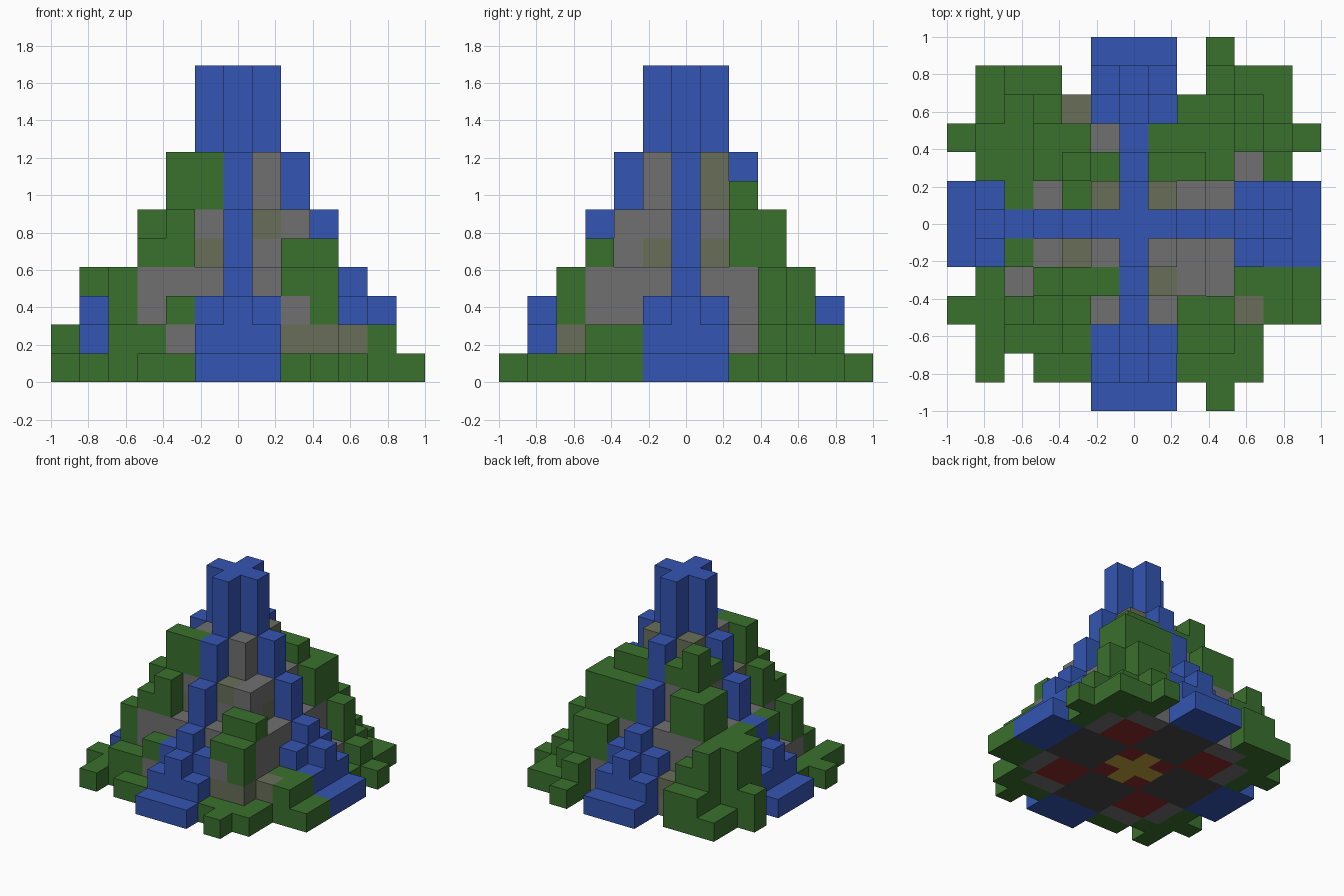
import bpy
import bmesh

if "Cube" in bpy.data.objects:
    bpy.data.objects.remove(bpy.data.objects["Cube"], do_unlink=True)

UNIT = 2 / 13  # edge length of one block


def linear(c):
    return c / 12.92 if c <= 0.04045 else ((c + 0.055) / 1.055) ** 2.4


def material(name, red, green, blue):
    mat = bpy.data.materials.new(name)
    colour = [linear(c / 255) for c in (red, green, blue)] + [1]
    mat.diffuse_color = colour
    mat.use_nodes = True
    mat.node_tree.nodes["Principled BSDF"].inputs["Base Color"].default_value = colour
    return mat


PARTS = {
    "stone_tiers": material("grey stone", 112, 112, 112),
    "mossy_stones": material("mossy stone", 104, 110, 88),
    "stairways_and_tower": material("blue", 52, 85, 178),
    "foliage": material("leaf green", 58, 112, 45),
    "floor_red": material("red", 138, 42, 42),
    "floor_centre": material("yellow", 192, 164, 58),
    "floor_dark": material("dark stone", 72, 72, 72),
}
blocks = {}  # (x, y, level) -> part name


def column(x, y, top, part, bottom=0):
    for level in range(bottom, top):
        blocks[x, y, level] = part


# Stepped stone pyramid, with the lowest tier's corners left out
TIER = [11, 8, 6, 4, 2]
for x in range(-4, 5):
    for y in range(-4, 5):
        if abs(x) + abs(y) < 8:
            column(x, y, TIER[max(abs(x), abs(y))], "stone_tiers")

# Floor pattern on the underside
for x in range(-4, 5):
    for y in range(-4, 5):
        near, far = sorted((abs(x), abs(y)))
        if near + far <= 1:
            blocks[x, y, 0] = "floor_centre"
        elif near <= 1 and far >= 2:
            blocks[x, y, 0] = "floor_dark"
        elif far <= 3:
            blocks[x, y, 0] = "floor_red"

# Cross-shaped tower and four stairways
CENTRE = [11, 11, 8, 6, 4, 3, 1]
SIDE = {4: 3, 5: 2, 6: 1}
for dx, dy in ((1, 0), (-1, 0), (0, 1), (0, -1)):
    for d, top in enumerate(CENTRE):
        column(d * dx, d * dy, top, "stairways_and_tower", 0 if d > 4 else 1)
    for d, top in SIDE.items():
        for s in (-1, 1):
            column(d * dx + s * dy, d * dy + s * dx, top,
                   "stairways_and_tower", 0 if d > 4 else 1)

# Extra stone and moss patches
column(2, -4, 3, "stone_tiers", 2)
for x, y, level in ((1, 1, 7), (1, 1, 6), (-1, 1, 7), (-2, -1, 5), (1, -2, 5),
                    (-2, 4, 1), (4, -3, 1), (2, -4, 1), (3, -4, 1),
                    (-1, -2, 4), (2, -1, 4), (2, 1, 4)):
    blocks[x, y, level] = "mossy_stones"


# Foliage clumps fill free blocks and cover the top of the stone
def clump(top, *cells):
    for x, y in cells:
        for level in range(top - 1):
            blocks.setdefault((x, y, level), "foliage")
        blocks[x, y, top - 1] = "foliage"


# front, right side
clump(5, (2, -3), (3, -3))
clump(4, (2, -4), (3, -4))
clump(2, (4, -2), (5, -2), (5, -3))
clump(1, (4, -4), (2, -5), (3, -5), (4, -5), (3, -6), (6, -2), (6, -3))
# front, left side
clump(8, (-1, -2), (-2, -2))
clump(6, (-2, -3), (-3, -2))
clump(5, (-3, -3))
clump(4, (-4, -1), (-4, -3))
clump(3, (-2, -4))
clump(2, (-3, -4), (-4, -4))
clump(1, (-5, -2), (-5, -3), (-6, -3), (-5, -4), (-5, -5), (-3, -5), (-2, -5))
# back, left side
clump(8, (-2, 2))
clump(7, (-2, 1), (-1, 2))
clump(6, (-2, 3), (-3, 2), (-3, 3))
clump(4, (-4, 1), (-4, 2), (-5, 2), (-4, 3), (-5, 3), (-4, 4))
clump(3, (-3, 4))
clump(2, (-4, 5), (-3, 5), (-6, 3))
clump(1, (-5, 4), (-5, 5))
# back, right side
clump(7, (1, 2), (2, 2))
clump(6, (1, 3), (2, 3), (3, 2), (3, 3))
clump(4, (4, 3), (2, 4), (3, 4))
clump(2, (4, 4), (5, 3), (3, 5))
clump(1, (5, 2), (6, 3), (5, 4), (4, 5), (5, 5), (3, 6))


# Skin each part, keeping only the exposed block faces
def build(part, mat):
    bm = bmesh.new()
    corners = {}

    def vert(p):
        if p not in corners:
            corners[p] = bm.verts.new([c * UNIT for c in p])
        return corners[p]

    for cell, name in blocks.items():
        if name != part:
            continue
        for axis in range(3):
            for side in (-1, 1):
                beside = list(cell)
                beside[axis] += side
                if tuple(beside) in blocks:
                    continue
                loop = []
                for a, b in ((-1, -1), (1, -1), (1, 1), (-1, 1)):
                    p = [cell[0], cell[1], cell[2] + 0.5]
                    p[axis] += side / 2
                    p[(axis + 1) % 3] += a / 2
                    p[(axis + 2) % 3] += b / 2
                    loop.append(vert(tuple(p)))
                bm.faces.new(loop if side > 0 else loop[::-1])
    mesh = bpy.data.meshes.new(part)
    bm.to_mesh(mesh)
    bm.free()
    mesh.materials.append(mat)
    bpy.context.collection.objects.link(bpy.data.objects.new(part, mesh))


for part, mat in PARTS.items():
    build(part, mat)
